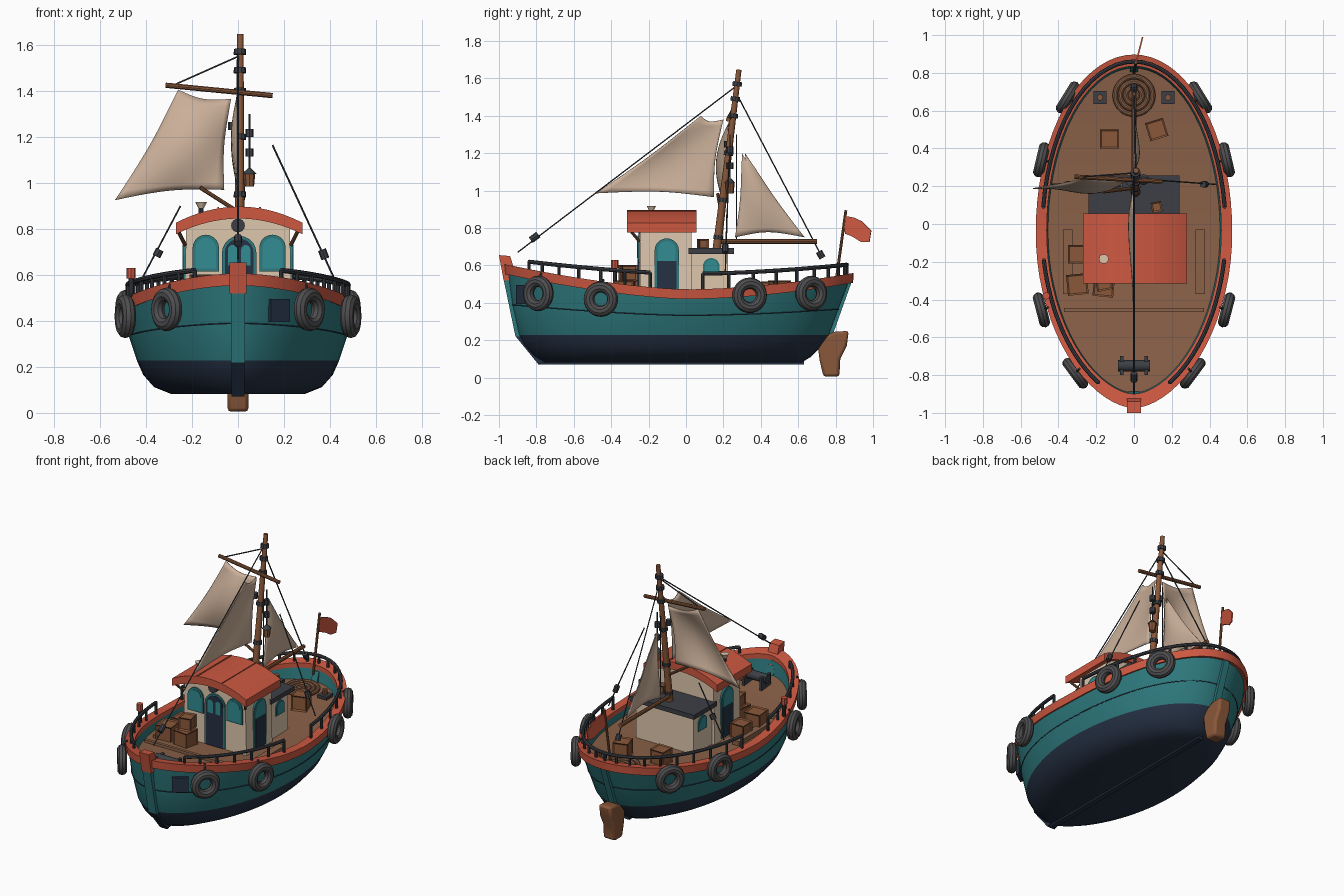
import bpy, bmesh, math
from math import sin, cos, pi
from mathutils import Vector, Matrix

old = bpy.data.objects.get("Cube")
if old:
    bpy.data.objects.remove(old, do_unlink=True)


def material(name, r, g, b):
    lin = [((c / 255 + 0.055) / 1.055) ** 2.4 for c in (r, g, b)] + [1]
    m = bpy.data.materials.new(name)
    m.use_nodes = True
    m.diffuse_color = lin
    m.node_tree.nodes["Principled BSDF"].inputs["Base Color"].default_value = lin
    return m


TEAL = material("hull teal", 46, 122, 126)
NAVY = material("navy", 37, 49, 68)
RED = material("coral red", 205, 88, 65)
DECK = material("deck brown", 138, 97, 72)
WOOD = material("spar wood", 138, 88, 58)
CREAM = material("cabin cream", 222, 199, 174)
SAIL = material("sail canvas", 202, 175, 153)
TYRE = material("tyre grey", 78, 78, 80)
METAL = material("dark metal", 60, 63, 69)
GLASS = material("window glass", 50, 140, 146)
made = []


def finish(name, bm, *mats):
    bmesh.ops.recalc_face_normals(bm, faces=bm.faces)
    me = bpy.data.meshes.new(name)
    bm.to_mesh(me)
    bm.free()
    for m in mats:
        me.materials.append(m)
    ob = bpy.data.objects.new(name, me)
    bpy.context.collection.objects.link(ob)
    made.append(ob)
    return ob


def box(name, loc, size, mat, turn=0, panel=0):
    bm = bmesh.new()
    bmesh.ops.create_cube(bm, size=1)
    bmesh.ops.scale(bm, vec=size, verts=bm.verts)
    if panel:
        bmesh.ops.inset_individual(bm, faces=bm.faces[:], thickness=panel, depth=-panel / 2)
    bmesh.ops.transform(bm, matrix=Matrix.Translation(loc) @ Matrix.Rotation(turn, 4, "Z"), verts=bm.verts)
    return finish(name, bm, mat)


def prism(name, outline, axis, lo, hi, mat):
    """Extrude an outline along x (outline is y, z) or along y (outline is x, z)."""
    bm = bmesh.new()
    place = (lambda p, d: (d, p[0], p[1])) if axis == "x" else (lambda p, d: (p[0], d, p[1]))
    a, b = [[bm.verts.new(place(p, d)) for p in outline] for d in (lo, hi)]
    bm.faces.new(a)
    bm.faces.new(b)
    for i in range(len(a)):
        j = (i + 1) % len(a)
        bm.faces.new((a[i], a[j], b[j], b[i]))
    return finish(name, bm, mat)


def tube(name, pts, r, mat, r_end=None, cyclic=False, sides=10):
    bm = bmesh.new()
    pts = [Vector(p) for p in pts]
    n, rings = len(pts), []
    for i, p in enumerate(pts):
        t = (pts[min(i + 1, n - 1)] - pts[max(i - 1, 0)]).normalized()
        u = t.cross(Vector((0, 0, 1)) if abs(t.z) < 0.9 else Vector((0, 1, 0))).normalized()
        v = t.cross(u)
        rad = r + ((r if r_end is None else r_end) - r) * i / (n - 1)
        rings.append([bm.verts.new(p + rad * (u * cos(2 * pi * k / sides) + v * sin(2 * pi * k / sides))) for k in range(sides)])
    for a, b in zip(rings, rings[1:]):
        for k in range(sides):
            j = (k + 1) % sides
            bm.faces.new((a[k], a[j], b[j], b[k]))
    bm.faces.new(rings[0])
    bm.faces.new(rings[-1])
    return finish(name, bm, mat)


def torus(name, loc, big, small, mat, rot=(0, 0, 0)):
    bpy.ops.mesh.primitive_torus_add(location=loc, rotation=rot, major_radius=big, minor_radius=small,
                                     major_segments=28, minor_segments=10)
    ob = bpy.context.object
    ob.name = name
    ob.data.materials.append(mat)
    made.append(ob)


# Hull plan: a rounded oval with a finer bow
N = 72


def sheer(y):
    return 0.46 + (0.13 * (-y / 0.95) ** 1.5 if y < 0 else 0.085 * (y / 0.88) ** 1.8)


def deck_z(y):
    return 0.405 + 0.5 * (sheer(y) - 0.46)


def plan(a, beam, bow, stern):
    s, c = sin(a), cos(a)
    p = 1 + 0.15 * max(0, min(1, c * 3))
    return math.copysign(abs(s) ** p, s) * beam, (bow + stern) / 2 - (stern - bow) / 2 * c


def ring(beam, bow, stern, zf):
    out = []
    for i in range(N):
        x, y = plan(2 * pi * i / N, beam, bow, stern)
        out.append((x, y, zf(y)))
    return out


def loft(bm, rings, mats, closed=False):
    vs = [[bm.verts.new(p) for p in r] for r in rings]
    pairs = list(zip(vs, vs[1:])) + ([(vs[-1], vs[0])] if closed else [])
    for (a, b), m in zip(pairs, mats):
        for i in range(N):
            j = (i + 1) % N
            bm.faces.new((a[i], a[j], b[j], b[i])).material_index = m
    return vs


def cap(bm, r, m):
    for i in range(N // 2):
        f = [r[i], r[i + 1], r[N - i - 1], r[(N - i) % N]]
        bm.faces.new(list(dict.fromkeys(f))).material_index = m


levels = [(0.29, -0.76, 0.62, lambda y: 0.082), (0.365, -0.81, 0.67, lambda y: 0.112),
          (0.412, -0.86, 0.72, lambda y: 0.165), (0.44, -0.895, 0.765, lambda y: 0.228),
          (0.475, -0.93, 0.815, lambda y: 0.228 + 0.45 * (sheer(y) - 0.228)),
          (0.495, -0.95, 0.86, lambda y: sheer(y) - 0.06), (0.505, -0.96, 0.88, sheer),
          (0.465, -0.91, 0.84, sheer), (0.455, -0.895, 0.825, deck_z)]
bm = bmesh.new()
vs = loft(bm, [ring(*lv) for lv in levels], [1, 1, 1, 0, 0, 0, 0, 0])
cap(bm, vs[0], 1)
cap(bm, vs[-1], 2)
finish("hull", bm, TEAL, NAVY, DECK)

# Gunwale and plank seams
bm = bmesh.new()
loft(bm, [ring(0.515, -0.97, 0.893, lambda y: sheer(y) - 0.04), ring(0.52, -0.975, 0.897, lambda y: sheer(y) + 0.012),
          ring(0.462, -0.9, 0.835, lambda y: sheer(y) + 0.012), ring(0.462, -0.9, 0.835, lambda y: sheer(y) - 0.02)],
     [0] * 4, closed=True)
finish("gunwale", bm, RED)
seam = ring(0.476, -0.931, 0.816, levels[4][3])
tube("plank_seam", seam + seam[:1], 0.003, NAVY, sides=5)

# Stem, keel, sternpost, rudder
prism("stem_top", [(-1, 0.655), (-0.94, 0.65), (-0.9, 0.52), (-0.975, 0.52)], "x", -0.036, 0.036, RED)
prism("stem", [(-0.975, 0.525), (-0.9, 0.525), (-0.84, 0.22), (-0.912, 0.22)], "x", -0.03, 0.03, TEAL)
prism("stem_foot", [(-0.912, 0.222), (-0.84, 0.222), (-0.74, 0.09), (-0.79, 0.072)], "x", -0.028, 0.028, NAVY)
box("keel", (0, -0.08, 0.08), (0.036, 1.42, 0.018), NAVY)
prism("sternpost", [(0.885, 0.51), (0.83, 0.51), (0.73, 0.23), (0.785, 0.23)], "x", -0.022, 0.022, TEAL)
rudder = prism("rudder", [(0.70, 0.2), (0.79, 0.245), (0.87, 0.25), (0.86, 0.17), (0.825, 0.1),
                          (0.82, 0.005), (0.735, 0.005), (0.715, 0.09)], "x", -0.045, 0.045, WOOD)
bev = rudder.modifiers.new("round", "BEVEL")
bev.width, bev.segments = 0.015, 2


# Railings on posts
def rail_point(deg):
    x, y = plan(math.radians(deg), 0.485, -0.93, 0.86)
    return Vector((x, y, 0.555 + 0.6 * (sheer(y) - 0.46)))


for name, lo, hi, posts in (("fore_rail_left", 26, 80, 7), ("fore_rail_right", 280, 334, 7), ("aft_rail", 98, 262, 19)):
    tube(name, [rail_point(lo + (hi - lo) * i / 30) for i in range(31)], 0.011, METAL, sides=8)
    for i in range(posts):
        p = rail_point(lo + (hi - lo) * i / (posts - 1))
        tube(name + "_post", [(p.x, p.y, sheer(p.y)), p], 0.009, METAL, sides=8)

# Fenders
for side in (-1, 1):
    for x, y, z in ((0.31, -0.79, 0.45), (0.49, -0.455, 0.42), (0.49, 0.34, 0.44), (0.35, 0.67, 0.45)):
        nx, ny = side * x / 0.26, (y + 0.035) / 0.85
        torus("tyre_fender", (side * x, y, z), 0.065, 0.03, TYRE, (pi / 2, 0, math.atan2(nx, -ny)))
        tube("fender_rope", [(side * x, y, z + 0.06), (side * x * 0.93, y * 0.97, sheer(y) + 0.02)], 0.006, METAL)

# Cabin with arched roof
arc = [i / 10 for i in range(-10, 11)]
wall = [(0.225 * t, 0.855 - 0.05 * t * t) for t in arc]
prism("cabin", [(-0.235, 0.4)] + wall + [(0.235, 0.4)], "y", -0.245, 0.03, CREAM)
prism("roof", [(0.005 + 0.275 * t, 0.897 - 0.07 * t * t) for t in arc]
      + [(0.005 + 0.275 * t, 0.845 - 0.068 * t * t) for t in reversed(arc)], "y", -0.315, 0.055, RED)
for s in (-0.33, 0.33):
    x, z = 0.005 + 0.275 * s, 0.897 - 0.07 * s * s
    box("roof_seam", (x, -0.13, z), (0.008, 0.368, 0.01), RED)
box("annex", (0, 0.12, 0.53), (0.43, 0.21, 0.27), CREAM)
box("annex_top", (0, 0.135, 0.677), (0.48, 0.245, 0.03), METAL)


def arch(c, z, w, h):
    top = [(c + w / 2 * cos(pi * i / 10), z + h - w / 2 + w / 2 * sin(pi * i / 10)) for i in range(11)]
    return [(c - w / 2, z), (c + w / 2, z)] + top


# Windows and doors as thin plates
for c in (-0.14, 0.15):
    prism("front_window_frame", arch(c, 0.615, 0.115, 0.16), "y", -0.254, -0.245, TEAL)
    prism("front_window_glass", arch(c, 0.628, 0.088, 0.133), "y", -0.258, -0.252, GLASS)
prism("front_door_frame", arch(0.005, 0.42, 0.15, 0.35), "y", -0.254, -0.245, TEAL)
prism("front_door", arch(0.005, 0.42, 0.125, 0.338), "y", -0.258, -0.252, NAVY)
for c in (-0.024, 0.034):
    prism("front_door_glass", arch(c, 0.64, 0.04, 0.09), "y", -0.261, -0.256, GLASS)
for s in (-1, 1):
    plate = lambda name, shape, d, mat: prism(name, shape, "x", s * (d - 0.012), s * d, mat)
    plate("side_door_frame", arch(-0.103, 0.42, 0.13, 0.325), 0.238, TEAL)
    plate("side_door_glass", arch(-0.103, 0.62, 0.095, 0.11), 0.241, GLASS)
    plate("side_door", [(-0.155, 0.42), (-0.05, 0.42), (-0.05, 0.625), (-0.155, 0.625)], 0.242, NAVY)
    plate("annex_window_frame", arch(0.135, 0.545, 0.09, 0.095), 0.221, TEAL)
    plate("annex_window_glass", arch(0.135, 0.555, 0.068, 0.075), 0.224, GLASS)
    tube("roof_bracket", [(s * 0.23, -0.25, 0.73), (s * 0.26, -0.3, 0.79)], 0.008, WOOD)
tube("cabin_lamp", [(0, -0.24, 0.815), (0, -0.275, 0.815)], 0.03, METAL, sides=14)
tube("roof_vent", [(-0.16, -0.185, 0.85), (-0.16, -0.185, 0.895)], 0.011, METAL)
tube("roof_vent_cup", [(-0.16, -0.185, 0.89), (-0.16, -0.185, 0.918)], 0.012, CREAM, 0.026)

# Mast, spars
def mast_y(z):
    return 0.165 + 0.118 * (z - 0.69) / 0.957


tube("mast", [(0.005, mast_y(0.42), 0.42), (0.01, mast_y(1.647), 1.647)], 0.025, WOOD, 0.014, sides=12)
for z in (0.75, 0.95, 1.2, 1.4, 1.49, 1.57):
    tube("mast_band", [(0.008, mast_y(z - 0.012), z - 0.012), (0.008, mast_y(z + 0.012), z + 0.012)], 0.027, METAL, 0.026)
tube("yard", [(-0.315, 0.25, 1.425), (0.15, 0.225, 1.38)], 0.012, WOOD)
tube("boom", [(0, 0.17, 0.728), (0, 0.7, 0.728)], 0.013, WOOD)
tube("short_spar", [(-0.165, 0.17, 0.98), (0, 0.19, 0.875)], 0.009, WOOD)


def sail(name, corners, belly, pull, n=14):
    tl, tr, br, bl = map(Vector, corners)
    mid = (tl + tr + br + bl) / 4
    bm = bmesh.new()
    grid = []
    for i in range(n + 1):
        v, row = i / n, []
        for k in range(n + 1):
            u = k / n
            p = (tl * (1 - u) + tr * u) * (1 - v) + (bl * (1 - u) + br * u) * v
            p += (mid - p) * pull * (sin(pi * v) * (2 * u - 1) ** 2 + sin(pi * u) * (2 * v - 1) ** 2)
            row.append(bm.verts.new(p + Vector(belly) * sin(pi * u) * sin(pi * v)))
        grid.append(row)
    for a, b in zip(grid, grid[1:]):
        for k in range(n):
            bm.faces.new((a[k], a[k + 1], b[k + 1], b[k]))
    ob = finish(name, bm, SAIL)
    ob.modifiers.new("cloth", "SOLIDIFY").thickness = 0.006


sail("square_sail", [(-0.26, 0.245, 1.405), (-0.03, 0.235, 1.365), (-0.06, 0.2, 0.97), (-0.535, 0.19, 0.925)], (0, -0.05, 0), 0.1)
sail("jib", [(0, 0.08, 1.4), (0, 0.2, 1.38), (0, 0.15, 0.965), (0, -0.485, 0.985)], (-0.025, 0, 0), 0.1)
sail("aft_sail", [(0, 0.3, 1.2), (0, 0.315, 1.2), (0, 0.635, 0.75), (0, 0.262, 0.75)], (0.025, 0, 0), 0.13)

# Rigging
ropes = [((0, 0.27, 1.56), (0, -0.9, 0.67)), ((0.01, 0.28, 1.5), (0, 0.73, 0.64)), ((0, 0.27, 1.55), (-0.27, 0.25, 1.43)),
         ((0.15, 0.23, 1.165), (0.43, 0.21, 0.56)), ((-0.25, 0.22, 0.9), (-0.43, 0.21, 0.56)),
         ((0.05, 0.235, 1.3), (0.05, 0.235, 1.06)), ((0, 0.27, 1.3), (0, 0.27, 0.74))]
for a, b in ropes:
    tube("rope", [a, b], 0.004, METAL, sides=6)
for p, q in (((0, -0.79, 0.765), (0, -0.83, 0.735)), ((0, 0.71, 0.675), (0, 0.73, 0.64)),
             ((0.365, 0.21, 0.71), (0.38, 0.21, 0.67)), ((-0.34, 0.21, 0.71), (-0.355, 0.21, 0.68)),
             ((0.05, 0.235, 1.235), (0.05, 0.235, 1.2)), ((0.05, 0.235, 1.15), (0.05, 0.235, 1.115)),
             ((-0.025, 0.22, 1.265), (-0.025, 0.22, 1.23))):
    tube("rigging_block", [p, q], 0.018, METAL, sides=8)
tube("lantern", [(0.05, 0.235, 0.985), (0.05, 0.235, 1.04)], 0.02, WOOD, 0.025, sides=8)
tube("lantern_cap", [(0.05, 0.235, 1.04), (0.05, 0.235, 1.065)], 0.03, METAL, 0.006, sides=8)

# Flag at the stern
tube("flag_pole", [(0, 0.8, 0.5), (0.01, 0.855, 0.895)], 0.008, WOOD)
flag = prism("flag", [(0.848, 0.865), (0.9, 0.855), (0.945, 0.835), (0.995, 0.785), (0.985, 0.725),
                      (0.94, 0.725), (0.89, 0.755), (0.85, 0.77)], "x", -0.004, 0.004, RED)
flag.matrix_world = Matrix.Translation((0.01, 0.85, 0)) @ Matrix.Rotation(-0.25, 4, "Z") @ Matrix.Translation((0, -0.85, 0))

# Deck fittings
for x, y, z, s, t in ((-0.3, -0.16, 0.455, 0.1, 0), (-0.3, -0.32, 0.465, 0.11, 0.1), (-0.16, -0.33, 0.465, 0.11, -0.1),
                      (-0.16, -0.31, 0.56, 0.085, 0.2), (0.12, 0.5, 0.47, 0.1, 0.3), (-0.13, 0.45, 0.465, 0.1, 0),
                      (0.12, 0.09, 0.715, 0.055, 0.2)):
    box("crate", (x, y, z), (s, s, s), WOOD, t, 0.012)
for s in (-1, 1):
    box("side_bench", (s * 0.35, -0.2, 0.425), (0.05, 0.34, 0.03), DECK)
    box("mooring_base", (s * 0.18, 0.67, 0.455), (0.07, 0.07, 0.02), METAL)
    tube("mooring_post", [(s * 0.18, 0.67, 0.45), (s * 0.18, 0.67, 0.5)], 0.016, WOOD)
    box("windlass_cheek", (s * 0.065, -0.75, 0.485), (0.018, 0.1, 0.09), METAL)
box("deck_beam", (0, -0.455, 0.435), (0.74, 0.02, 0.02), DECK)
tube("windlass_drum", [(-0.085, -0.75, 0.51), (0.085, -0.75, 0.51)], 0.03, METAL, sides=14)
for r in (0.1, 0.072, 0.044, 0.018):
    torus("rope_coil", (0, 0.68, 0.455), r, 0.014, DECK)
tube("side_lamp_post", [(-0.465, -0.38, 0.49), (-0.465, -0.38, 0.6)], 0.012, METAL)
tube("side_lamp", [(-0.465, -0.38, 0.585), (-0.465, -0.38, 0.63)], 0.02, RED, sides=8)
box("bow_grating", (0.18, -0.872, 0.445), (0.1, 0.02, 0.1), NAVY, 0.6)

# Smooth shading with crisp edges
bpy.ops.object.select_all(action="DESELECT")
for ob in made:
    ob.select_set(True)
bpy.context.view_layer.objects.active = made[0]
bpy.ops.object.shade_smooth_by_angle(angle=math.radians(35))
